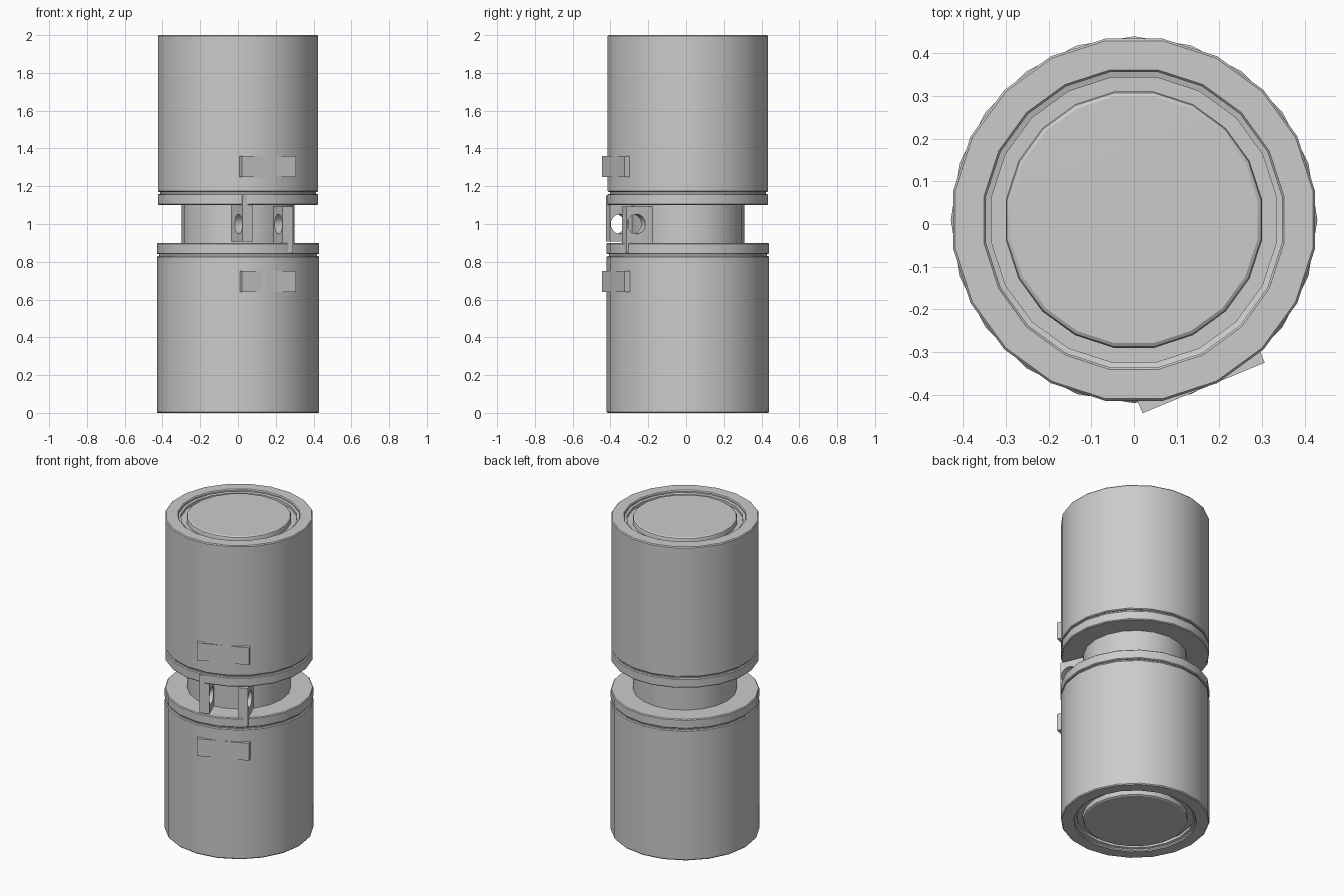
import bpy, bmesh, math
from mathutils import Matrix, Vector

if "Cube" in bpy.data.objects:
    bpy.data.objects.remove(bpy.data.objects["Cube"])

SIDES = 20
CENTER = Matrix.Translation((0, 0.01, 0))
SIDE_ROT = Matrix.Rotation(math.radians(-67.5), 4, 'Z')   # direction of clamp side
AXIS = SIDE_ROT @ Vector((1, 0, 0))
# half turn about the clamp direction at mid height: lower half -> upper half
FLIP = Matrix.Translation((0, 0, 1)) @ Matrix.Rotation(math.pi, 4, AXIS) @ Matrix.Translation((0, 0, -1))

grey = bpy.data.materials.new("plain_grey")
grey.diffuse_color = (0.6, 0.6, 0.6, 1)
grey.use_nodes = True
grey.node_tree.nodes["Principled BSDF"].inputs["Base Color"].default_value = grey.diffuse_color


def finish(name, bm, matrix=Matrix()):
    bmesh.ops.recalc_face_normals(bm, faces=bm.faces)
    bm.transform(matrix)
    mesh = bpy.data.meshes.new(name)
    bm.to_mesh(mesh)
    bm.free()
    mesh.materials.append(grey)
    ob = bpy.data.objects.new(name, mesh)
    bpy.context.collection.objects.link(ob)
    return ob


def lathe(name, profile):
    """Spin a closed (radius, z) profile; ends lie on the axis."""
    bm = bmesh.new()
    verts = [bm.verts.new((r, 0, z)) for r, z in profile]
    edges = [bm.edges.new(p) for p in zip(verts, verts[1:])]
    bmesh.ops.spin(bm, geom=verts + edges, cent=(0, 0, 0), axis=(0, 0, 1),
                   angle=math.tau, steps=SIDES)
    bmesh.ops.remove_doubles(bm, verts=bm.verts, dist=0.0005)
    return finish(name, bm)


def block(name, lo, hi):
    """Box given in the clamp frame: x outward, y sideways."""
    bm = bmesh.new()
    bmesh.ops.create_cube(bm, size=1)
    for v in bm.verts:
        v.co = Vector([a + (c + 0.5) * (b - a) for a, b, c in zip(lo, hi, v.co)])
    return finish(name, bm, SIDE_ROT)


def shade(ob):
    bpy.ops.object.select_all(action='DESELECT')
    ob.select_set(True)
    bpy.context.view_layer.objects.active = ob
    bpy.ops.object.shade_smooth_by_angle(angle=math.radians(30))


# housing with recessed end groove
parts = [lathe("housing", [(0, .83), (.425, .83), (.43, .825), (.43, .006), (.425, 0),
                           (.356, 0), (.351, .006), (.351, .014), (.338, .018),
                           (.338, .035), (0, .035)])]
# rounded end cap
parts.append(lathe("end_cap", [(0, .06), (.304, .06), (.304, .014), (.301, .006),
                               (.293, .001), (0, 0)]))
# seal between housing and flange
parts.append(lathe("seal", [(0, .82), (.418, .82), (.418, .85), (0, .85)]))
# flange at the gap
parts.append(lathe("flange", [(0, .84), (.425, .84), (.43, .845), (.43, .895),
                              (.425, .90), (0, .90)]))
# label plate on the housing
parts.append(block("side_plate", (.38, -.155, .64), (.427, .155, .75)))

# drilled lug
lug = block("lug", (.26, .084, .85), (.411, .144, 1.092))
bm = bmesh.new()
bmesh.ops.create_cone(bm, cap_ends=True, segments=20, radius1=.052, radius2=.052, depth=.3,
                      matrix=Matrix.Translation((.355, .114, 1)) @ Matrix.Rotation(math.pi / 2, 4, 'X'))
cutter = finish("lug_cutter", bm, SIDE_ROT)
cutter.hide_render = True
mod = lug.modifiers.new("hole", 'BOOLEAN')
mod.operation = 'DIFFERENCE'
mod.solver = 'EXACT'
mod.object = cutter
bpy.context.view_layer.objects.active = lug
bpy.ops.object.modifier_apply(modifier=mod.name)
bpy.data.objects.remove(cutter)
parts.append(lug)

# upper half is the lower half turned over
for ob in parts:
    shade(ob)
    upper = ob.copy()
    upper.data = ob.data.copy()
    upper.name = "upper_" + ob.name
    ob.name = "lower_" + ob.name
    bpy.context.collection.objects.link(upper)
    upper.data.transform(CENTER @ FLIP)
    ob.data.transform(CENTER)

# core joining both halves
core = lathe("core", [(0, .88), (.30, .88), (.30, 1.12), (0, 1.12)])
core.data.transform(CENTER)
shade(core)
